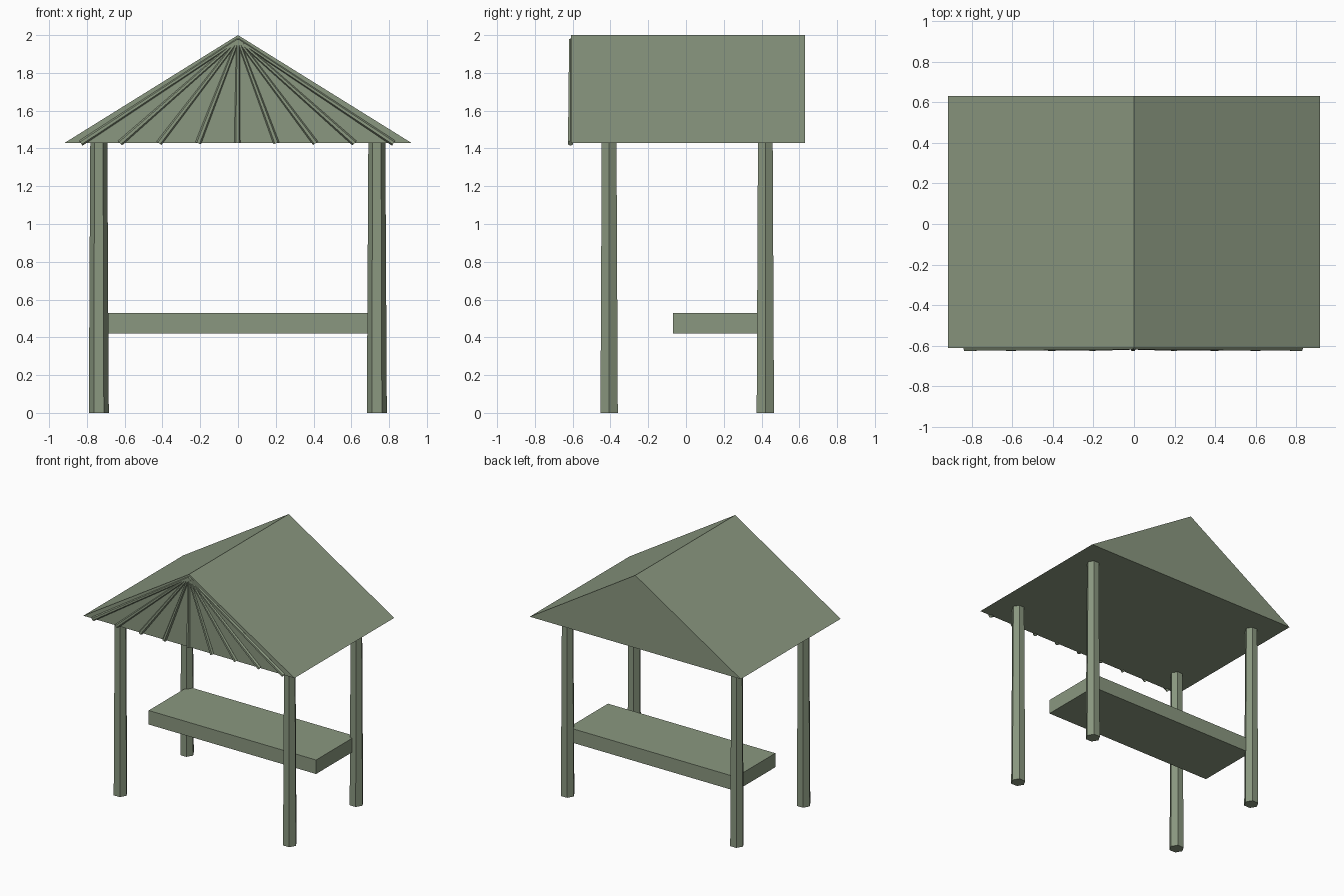
import bpy, bmesh
from mathutils import Vector

if "Cube" in bpy.data.objects:
    bpy.data.objects.remove(bpy.data.objects["Cube"])

green = bpy.data.materials.new("sage_green")
green.diffuse_color = (0.255, 0.313, 0.215, 1)
green.use_nodes = True
green.node_tree.nodes["Principled BSDF"].inputs["Base Color"].default_value = green.diffuse_color


def make_object(name, bm):
    bmesh.ops.recalc_face_normals(bm, faces=bm.faces)
    mesh = bpy.data.meshes.new(name)
    bm.to_mesh(mesh)
    bm.free()
    mesh.materials.append(green)
    obj = bpy.data.objects.new(name, mesh)
    bpy.context.collection.objects.link(obj)
    return obj


def tapered_pole(name, start, end, r_start, r_end, sides=6):
    """Flat-sided pole between two points."""
    start, end = Vector(start), Vector(end)
    axis = end - start
    bm = bmesh.new()
    bmesh.ops.create_cone(bm, cap_ends=True, segments=sides, radius1=r_start,
                          radius2=r_end, depth=axis.length)
    obj = make_object(name, bm)
    # First corner of each pole points along x when upright
    first = obj.data.vertices[0].co
    if abs(first.x) < abs(first.y):
        for v in obj.data.vertices:
            v.co = Vector((-v.co.y, v.co.x, v.co.z))
    turn = Vector((0, 0, 1)).rotation_difference(axis).to_matrix()
    for v in obj.data.vertices:
        v.co = turn @ v.co + (start + end) / 2
    return obj


# Gable roof: solid triangular prism
EAVE, RIDGE, HALF = 1.43, 2.0, 0.917
Y_FRONT, Y_BACK = -0.61, 0.63
bm = bmesh.new()
gable = [bm.verts.new((x, Y_FRONT, z))
         for x, z in ((-HALF, EAVE), (HALF, EAVE), (0, RIDGE))]
face = bm.faces.new(gable)
ext = bmesh.ops.extrude_face_region(bm, geom=[face], use_keep_orig=True)
moved = [g for g in ext["geom"] if isinstance(g, bmesh.types.BMVert)]
bmesh.ops.translate(bm, verts=moved, vec=(0, Y_BACK - Y_FRONT, 0))
make_object("roof", bm)

# Four hexagonal corner posts, slightly thinner at the top
for side, x in (("left", -0.737), ("right", 0.735)):
    for end, y in (("front", -0.407), ("back", 0.42)):
        tapered_pole(f"{end}_{side}_post", (x, y, 0), (x, y, 1.45), 0.053, 0.045)

# Counter shelf between the posts
bm = bmesh.new()
bmesh.ops.create_cube(bm, size=1)
bmesh.ops.scale(bm, verts=bm.verts, vec=(1.455, 0.49, 0.11))
bmesh.ops.translate(bm, verts=bm.verts, vec=(0, 0.175, 0.475))
make_object("counter", bm)

# Thin ribs fanning down the front gable from the peak
for i in range(9):
    x = -0.832 + 0.207 * i
    tapered_pole(f"gable_rib_{i + 1}", (x, -0.611, 1.428), (0, -0.611, 1.975),
                 0.016, 0.009)
